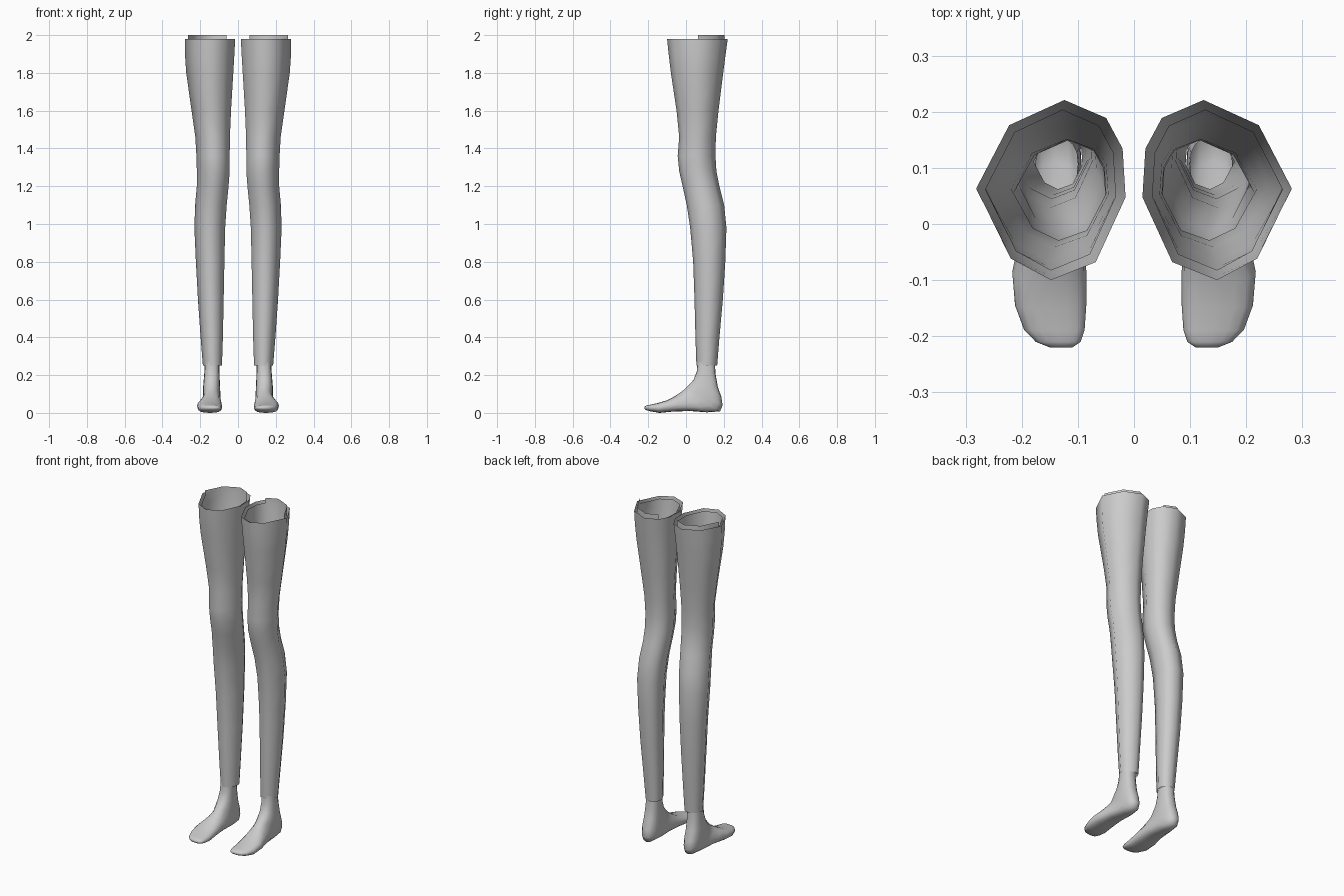
import bpy, bmesh, math

if "Cube" in bpy.data.objects:
    bpy.data.objects.remove(bpy.data.objects["Cube"])

# Nine-sided thigh outline, normalised to 0..1 across (x) and front to back (y)
EGG = [(.5, 0), (.77, .12), (1, .51), (.78, .86), (.41, 1),
       (.13, .90), (.02, .73), (0, .46), (.2, .1)]


def soft_round(n, e):
    pts = []
    for i in range(n):
        a = 2 * math.pi * i / n - math.pi / 2
        c, s = math.cos(a), math.sin(a)
        pts.append((.5 + .5 * math.copysign(abs(c) ** e, c),
                    .5 + .5 * math.copysign(abs(s) ** e, s)))
    return pts


def loft(name, section, rings, cap_end=False, rim=None):
    """Ring = (x0, x1, front y, front z, back y, back z); mirrored to both legs."""
    bm = bmesh.new()
    loops = []
    for x0, x1, fy, fz, by, bz in rings:
        loops.append([bm.verts.new((x0 + (x1 - x0) * u, fy + (by - fy) * v,
                                    fz + (bz - fz) * v)) for u, v in section])
    n = len(section)
    for a, b in zip(loops, loops[1:]):
        for i in range(n):
            j = (i + 1) % n
            bm.faces.new((a[i], a[j], b[j], b[i]))
    if cap_end:
        bm.faces.new(loops[-1])
    if rim:  # raised strip along part of the last loop
        ids, z = rim
        base = [loops[-1][i] for i in ids]
        top = [bm.verts.new((v.co.x, v.co.y, z)) for v in base]
        for i in range(len(ids) - 1):
            bm.faces.new((base[i], base[i + 1], top[i + 1], top[i]))
    bmesh.ops.recalc_face_normals(bm, faces=bm.faces[:])
    me = bpy.data.meshes.new(name)
    bm.to_mesh(me)
    bm.free()
    for p in me.polygons:
        p.use_smooth = True
    ob = bpy.data.objects.new(name, me)
    bpy.context.collection.objects.link(ob)
    m = ob.modifiers.new("Mirror", 'MIRROR')
    m.use_mirror_merge = False
    return ob


# Leg stations: z, inner x, outer x, front y, back y
LEG = [(.25, .085, .186, .055, .165), (.4, .08, .198, .05, .177),
       (.6, .076, .212, .045, .195), (.8, .072, .223, .038, .208),
       (.98, .068, .231, .022, .214), (1.1, .06, .227, .004, .202),
       (1.2, .05, .218, -.018, .177), (1.28, .044, .218, -.036, .161),
       (1.36, .044, .22, -.044, .156), (1.46, .043, .226, -.036, .158),
       (1.6, .037, .246, -.05, .172), (1.8, .025, .274, -.08, .197),
       (1.9, .019, .281, -.092, .21), (1.98, .015, .281, -.1, .221)]

# Outer legging, open at both ends
loft("legging", EGG, [(a, b, f, z, k, z) for z, a, b, f, k in LEG])

# Leg surface just inside the legging, with a raised strip at the back
inner = []
for z, a, b, f, k in LEG:
    d = .007 + .01 * max(0, (z - 1.5) / .48)
    zz = min(z, 1.97)
    inner.append((a + d, b - d, f + d, zz, k - d, zz))
loft("leg", EGG, inner, rim=((2, 3, 4, 5), 2.0))

# Foot: rings swing from the horizontal ankle to the upright toes
FOOT = [(.1, .175, .06, .27, .153, .27), (.098, .178, .057, .22, .156, .21),
        (.096, .183, .04, .175, .168, .14), (.094, .186, .018, .15, .187, .085),
        (.093, .186, .002, .135, .194, .04), (.092, .186, -.01, .123, .18, .008),
        (.09, .19, -.03, .108, .11, .003), (.087, .203, -.06, .088, .02, .01),
        (.085, .217, -.1, .067, -.07, .007), (.085, .212, -.15, .052, -.14, .0),
        (.088, .196, -.19, .043, -.187, .008), (.095, .175, -.21, .039, -.21, .014),
        (.11, .15, -.22, .033, -.22, .021)]
loft("foot", soft_round(16, .8), FOOT, cap_end=True)
